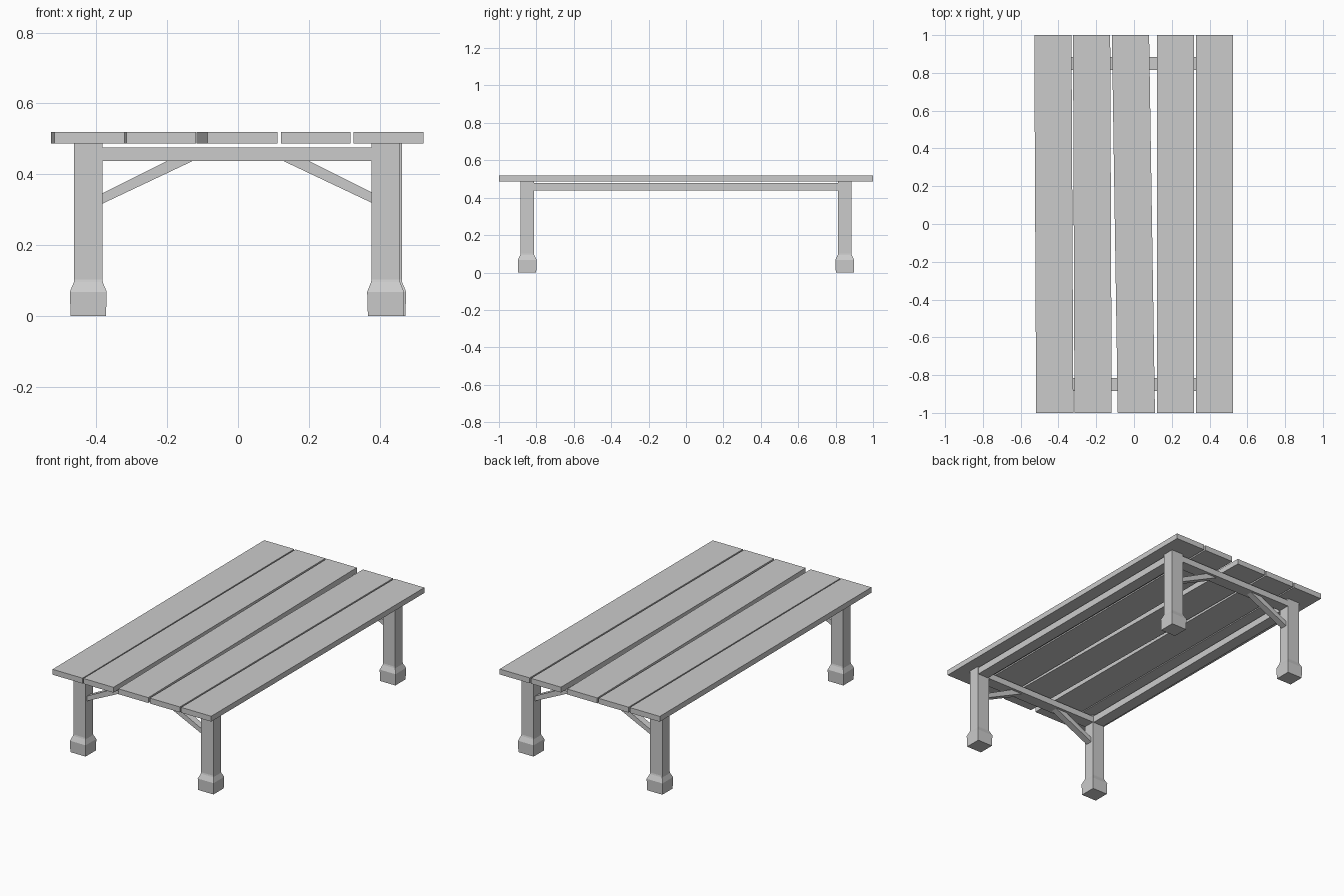
import bpy, bmesh

if "Cube" in bpy.data.objects:
    bpy.data.objects.remove(bpy.data.objects["Cube"])


def make_object(name, bm):
    bmesh.ops.recalc_face_normals(bm, faces=bm.faces)
    mesh = bpy.data.meshes.new(name)
    bm.to_mesh(mesh)
    bm.free()
    obj = bpy.data.objects.new(name, mesh)
    bpy.context.collection.objects.link(obj)
    return obj


def loft(name, rings):
    """Join matching point rings into a closed solid."""
    bm = bmesh.new()
    loops = [[bm.verts.new(p) for p in ring] for ring in rings]
    for a, b in zip(loops, loops[1:]):
        n = len(a)
        for i in range(n):
            bm.faces.new((a[i], a[(i + 1) % n], b[(i + 1) % n], b[i]))
    bm.faces.new(loops[0])
    bm.faces.new(loops[-1])
    return make_object(name, bm)


def rect(x, y, hx, hy, z):
    return [(x - hx, y - hy, z), (x + hx, y - hy, z),
            (x + hx, y + hy, z), (x - hx, y + hy, z)]


def box(name, x, y, hx, hy, z0, z1):
    return loft(name, [rect(x, y, hx, hy, z) for z in (z0, z1)])


# Tabletop planks: left edge at the front, left edge at the back; some sit askew
PLANK_W = 0.197
for i, (front, back) in enumerate([(-0.518, -0.528), (-0.315, -0.323),
                                   (-0.086, -0.117), (0.121, 0.121), (0.327, 0.327)]):
    loft(f"plank_{i + 1}", [[(front, -1, z), (front + PLANK_W, -1, z),
                             (back + PLANK_W, 1, z), (back, 1, z)]
                            for z in (0.487, 0.519)])

LEG_Y = 0.849
for end, y, right_x in (("front", -LEG_Y, 0.417), ("back", LEG_Y, 0.423)):
    # Legs with flared block feet
    for side, x in (("left", -0.423), ("right", right_x)):
        box(f"{end}_{side}_leg", x, y, 0.040, 0.035, 0.09, 0.487)
        loft(f"{end}_{side}_foot", [
            rect(x, y, 0.050, 0.048, 0.0),
            rect(x, y, 0.052, 0.050, 0.068),
            rect(x, y, 0.041, 0.037, 0.095),
            rect(x, y, 0.040, 0.035, 0.103)])

    # Crossbar between the legs
    box(f"{end}_crossbar", 0, y, 0.39, 0.035, 0.438, 0.475)

    # Diagonal braces from leg to crossbar
    for side, s in (("left", -1), ("right", 1)):
        profile = [(0.385, 0.345), (0.385, 0.316), (0.127, 0.438), (0.2, 0.438)]
        loft(f"{end}_{side}_brace", [[(s * px, y + d, pz) for px, pz in profile]
                                     for d in (-0.02, 0.02)])

# Long side rails
for side, x in (("left", -0.423), ("right", 0.42)):
    box(f"{side}_rail", x, 0, 0.035, 0.82, 0.438, 0.479)
